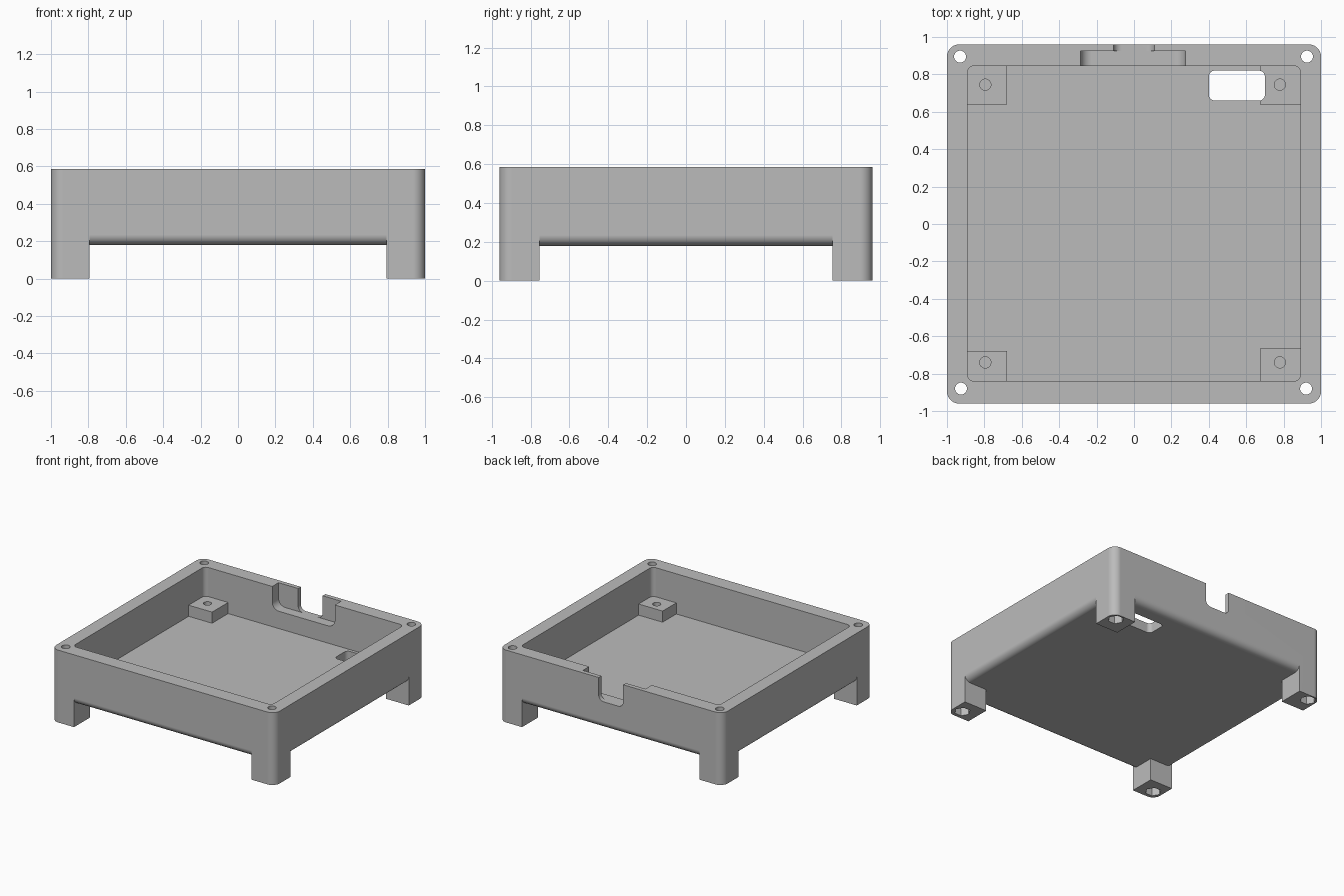
import bpy, bmesh, math
from mathutils import Vector

cube = bpy.data.objects.get("Cube")
if cube:
    bpy.data.objects.remove(cube, do_unlink=True)

grey = bpy.data.materials.new("plain grey")
grey.use_nodes = True
colour = (0.5, 0.5, 0.5, 1)
grey.diffuse_color = colour
grey.node_tree.nodes["Principled BSDF"].inputs["Base Color"].default_value = colour

W, D, H = 1.0, 0.96, 0.585       # half width, half depth, height
BASE, FLOOR, POST_TOP = 0.18, 0.26, 0.35
LEG_X, LEG_Y = 0.795, 0.755      # inner sides of the legs


def arc(cx, cy, r, start, sweep=90, steps=10):
    angles = [math.radians(start + sweep * i / steps) for i in range(steps + 1)]
    return [(cx + r * math.cos(a), cy + r * math.sin(a)) for a in angles]


def rounded(x0, x1, y0, y1, r):
    return (arc(x1 - r, y1 - r, r, 0) + arc(x0 + r, y1 - r, r, 90)
            + arc(x0 + r, y0 + r, r, 180) + arc(x1 - r, y0 + r, r, 270))


def box(x0, x1, y0, y1):
    return [(x0, y0), (x1, y0), (x1, y1), (x0, y1)]


def circle(x, y, r, n=32, turn=0):
    return arc(x, y, r, turn, 360, n)[:-1]


def prism(name, outlines, lo, hi, axis="z"):
    """Extrude flat outlines along an axis into one object."""
    place = {"z": lambda a, b, t: (a, b, t),
             "y": lambda a, b, t: (a, t, b),
             "x": lambda a, b, t: (t, a, b)}[axis]
    bm = bmesh.new()
    for outline in outlines:
        face = bm.faces.new([bm.verts.new(place(a, b, lo)) for a, b in outline])
        made = bmesh.ops.extrude_face_region(bm, geom=[face])["geom"]
        verts = [v for v in made if isinstance(v, bmesh.types.BMVert)]
        bmesh.ops.translate(bm, verts=verts, vec=Vector(place(0, 0, hi - lo)))
    bmesh.ops.recalc_face_normals(bm, faces=bm.faces)
    mesh = bpy.data.meshes.new(name)
    bm.to_mesh(mesh)
    bm.free()
    mesh.materials.append(grey)
    obj = bpy.data.objects.new(name, mesh)
    bpy.context.collection.objects.link(obj)
    return obj


def undercut(name, edge, length, axis):
    """Space between the legs, leaving a rounded lower edge on the tray."""
    r = 0.055
    right = [(edge + 0.2, -0.1), (edge + 0.2, BASE + r)] + arc(edge - r, BASE + r, r, 0, -90)
    left = [(-a, b) for a, b in reversed(right)]
    return prism(name, [right + left], -length, length, axis)


# Outer block
case = prism("enclosure_base", [rounded(-W, W, -D, D, 0.065)], 0, H)


def combine(tool, operation="DIFFERENCE"):
    tool.hide_render = True
    mod = case.modifiers.new(tool.name, "BOOLEAN")
    mod.operation, mod.solver, mod.object = operation, "EXACT", tool
    bpy.context.view_layer.objects.active = case
    bpy.ops.object.modifier_apply(modifier=mod.name)
    bpy.data.objects.remove(tool, do_unlink=True)


# Inner cavity and the gaps between the legs
combine(prism("cavity", [rounded(-0.89, 0.89, -0.84, 0.845, 0.035)], FLOOR, 1))
combine(undercut("gap_front_back", D, LEG_X, "x"))
combine(undercut("gap_sides", W, LEG_Y, "y"))

# Mounting posts with blind screw holes
combine(prism("posts", [box(-0.91, -0.68, 0.64, 0.86), box(0.675, 0.91, 0.64, 0.86),
                        box(-0.91, -0.68, -0.86, -0.68), box(0.675, 0.91, -0.86, -0.665)],
              FLOOR - 0.03, POST_TOP), "UNION")
combine(prism("post_holes", [circle(x, y, 0.03) for x in (-0.795, 0.78)
                             for y in (-0.74, 0.745)], FLOOR, 1))

# Back wall: wide inner recess and narrow outer slot
combine(prism("recess", [rounded(-0.285, 0.275, 0.4, 1, 0.06)], 0.8, 0.925, "y"))
combine(prism("slot", [rounded(-0.11, 0.11, 0.4, 1, 0.045)], 0.9, 1.1, "y"))

# Cable opening in the floor
combine(prism("floor_opening", [rounded(0.4, 0.7, 0.66, 0.82, 0.032)], 0.1, 0.5))

# Corner screw holes with hexagonal nut pockets under the legs
corners = [(-0.93, 0.895), (0.925, 0.895), (-0.925, -0.88), (0.92, -0.88)]
combine(prism("screw_holes", [circle(x, y, 0.032) for x, y in corners], -0.1, 1))
combine(prism("nut_pockets", [circle(x, y, 0.06, 6) for x, y in corners], -0.1, 0.1))

# Smooth the rounded parts and keep flat faces flat
bpy.ops.object.select_all(action="DESELECT")
case.select_set(True)
bpy.context.view_layer.objects.active = case
bpy.ops.object.shade_smooth_by_angle(angle=math.radians(30))
weighted = case.modifiers.new("flat_faces", "WEIGHTED_NORMAL")
weighted.keep_sharp = True
